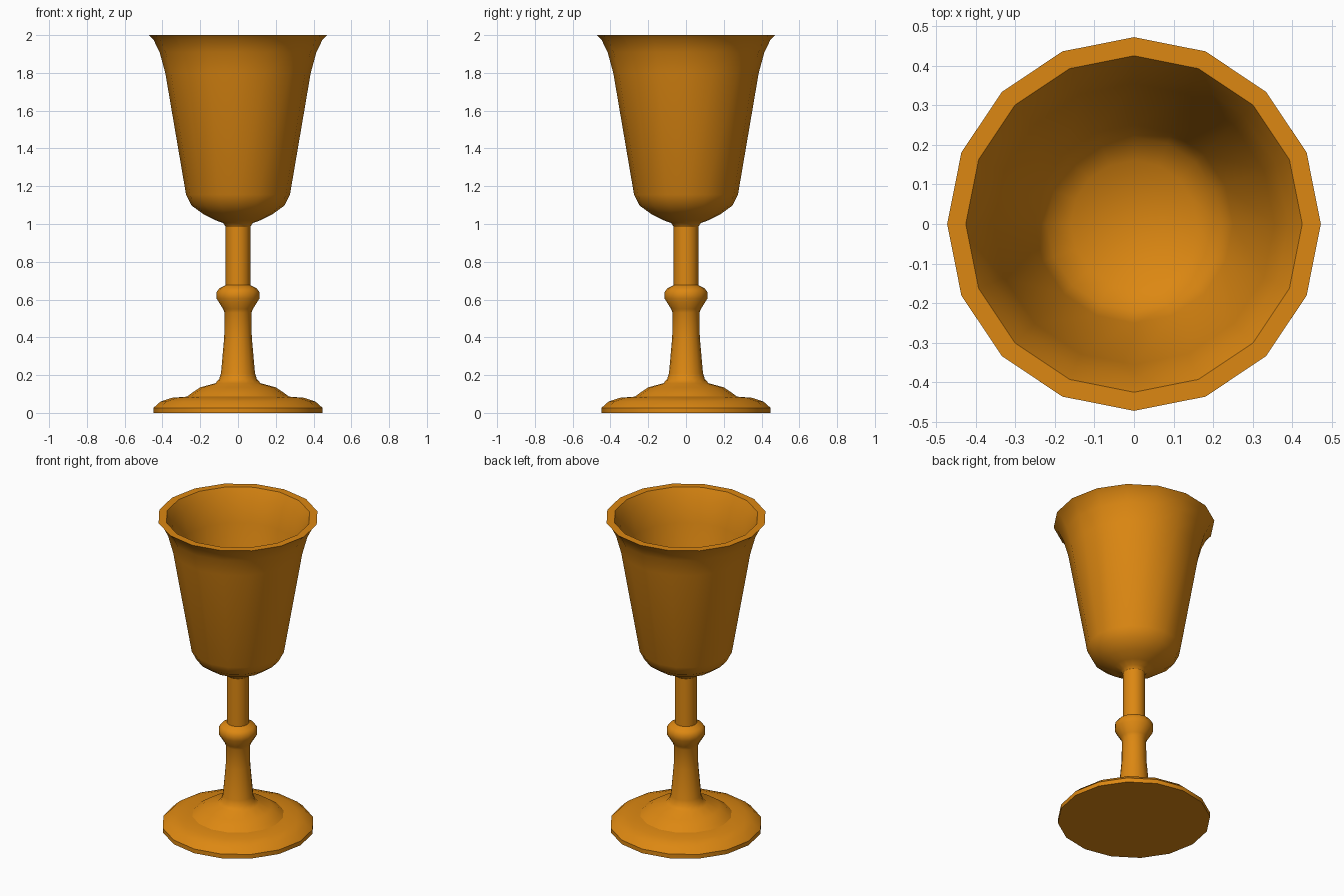
import bpy, bmesh, math

if "Cube" in bpy.data.objects:
    bpy.data.objects.remove(bpy.data.objects["Cube"])

SIDES = 16

gold = bpy.data.materials.new("amber_gold")
gold.diffuse_color = (0.72, 0.245, 0.006, 1)
gold.use_nodes = True
gold.node_tree.nodes["Principled BSDF"].inputs["Base Color"].default_value = gold.diffuse_color


def lathe(name, profile, angle=40):
    """Spin a (radius, height) profile around z; radius 0 makes a pole."""
    bm = bmesh.new()
    rings = []
    for r, z in profile:
        if r == 0:
            rings.append([bm.verts.new((0, 0, z))] * SIDES)
        else:
            rings.append([bm.verts.new((r * math.cos(math.tau * i / SIDES),
                                        r * math.sin(math.tau * i / SIDES), z))
                          for i in range(SIDES)])
    for a, b in zip(rings, rings[1:]):
        for i in range(SIDES):
            j = (i + 1) % SIDES
            bm.faces.new(dict.fromkeys((a[i], a[j], b[j], b[i])))
    mesh = bpy.data.meshes.new(name)
    bm.to_mesh(mesh)
    bm.free()
    mesh.materials.append(gold)
    ob = bpy.data.objects.new(name, mesh)
    bpy.context.collection.objects.link(ob)
    bpy.ops.object.select_all(action='DESELECT')
    ob.select_set(True)
    bpy.context.view_layer.objects.active = ob
    bpy.ops.object.shade_smooth_by_angle(angle=math.radians(angle))
    return ob


# Wide disc foot with a rounded edge
lathe("foot", [(0, 0), (0.447, 0), (0.447, 0.027), (0.41, 0.06),
               (0.35, 0.08), (0.27, 0.086)], 30)

# Domed rise, tapering stem and knop
lathe("lower_stem", [(0.27, 0.086), (0.245, 0.105), (0.20, 0.135), (0.12, 0.157),
                     (0.10, 0.178), (0.09, 0.21), (0.073, 0.40), (0.071, 0.53),
                     (0.079, 0.55), (0.113, 0.605), (0.113, 0.64), (0.098, 0.66),
                     (0.065, 0.677)], 50)

# Straight upper stem
lathe("upper_stem", [(0.065, 0.677), (0.065, 0.985)])

# Hollow bowl with a flared, flat-topped rim
lathe("bowl", [(0.065, 0.985), (0.078, 1.005), (0.12, 1.02), (0.18, 1.05),
               (0.245, 1.097), (0.275, 1.155), (0.385, 1.80), (0.415, 1.91),
               (0.447, 1.975), (0.472, 2.0), (0.425, 2.0), (0.39, 1.93),
               (0.355, 1.80), (0.25, 1.17), (0.22, 1.12), (0.16, 1.075), (0, 1.05)], 50)
